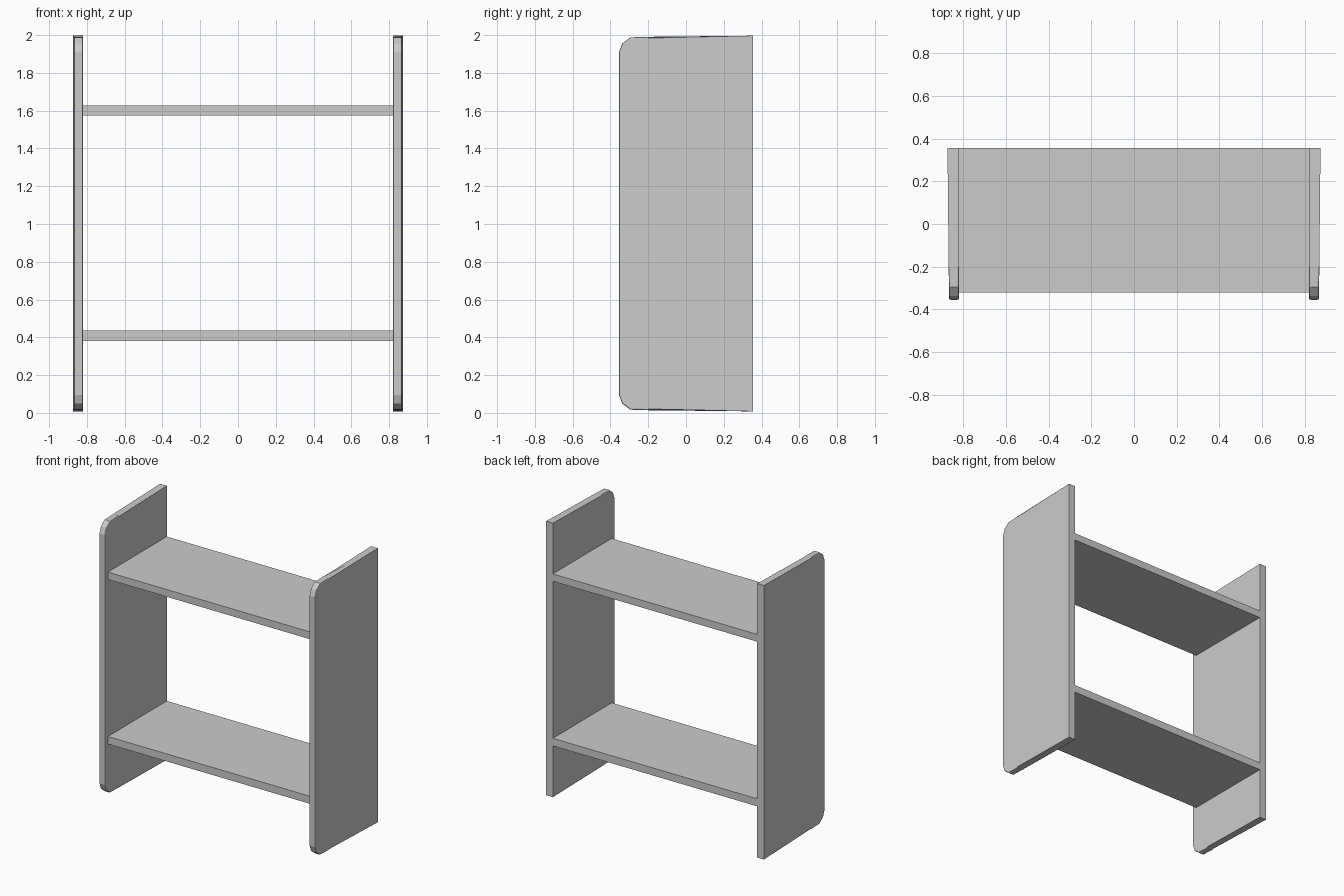
import bpy, bmesh

if "Cube" in bpy.data.objects:
    bpy.data.objects.remove(bpy.data.objects["Cube"])

X_IN, X_OUT = 0.82, 0.874   # inner and outer faces of the side panels
Y_BACK = 0.355


def finish(name, bm):
    bmesh.ops.recalc_face_normals(bm, faces=bm.faces[:])
    mesh = bpy.data.meshes.new(name)
    bm.to_mesh(mesh)
    bm.free()
    obj = bpy.data.objects.new(name, mesh)
    bpy.context.collection.objects.link(obj)
    return obj


def side_panel(name, side):
    # Upper half of the side outline (y, z), mirrored for the lower half
    upper = [(Y_BACK, 1.997), (-0.2, 1.991), (-0.295, 1.988),
             (-0.338, 1.955), (-0.355, 1.91)]
    outline = upper + [(y, 2.005 - z) for y, z in reversed(upper)]
    bm = bmesh.new()
    face = bm.faces.new([bm.verts.new((side * X_IN, y, z)) for y, z in outline])
    ext = bmesh.ops.extrude_face_region(bm, geom=[face])
    moved = [v for v in ext["geom"] if isinstance(v, bmesh.types.BMVert)]
    for v in moved:
        # outer face leans in slightly towards the front
        lean = 0.007 * (Y_BACK - v.co.y) / (2 * Y_BACK)
        v.co.x = side * (X_OUT - lean)
    # Soften the front rim and its corners, leaving the back crisp
    rim = [e for e in bm.edges
           if all(v.co.y < -0.1 for v in e.verts)
           and abs(e.verts[0].co.x - e.verts[1].co.x) < 0.03]
    bmesh.ops.bevel(bm, geom=rim, offset=0.007, segments=2,
                    profile=0.5, affect='EDGES', clamp_overlap=True)
    return finish(name, bm)


def shelf(name, z_low, z_high):
    y_front = -0.32
    bm = bmesh.new()
    bmesh.ops.create_cube(bm, size=1)
    for v in bm.verts:
        v.co.x *= 2 * X_IN
        v.co.y = Y_BACK if v.co.y > 0 else y_front
        v.co.z = z_high if v.co.z > 0 else z_low
    return finish(name, bm)


# Side panels
side_panel("left_side_panel", -1)
side_panel("right_side_panel", 1)

# Shelves
shelf("lower_shelf", 0.38, 0.435)
shelf("upper_shelf", 1.575, 1.628)
